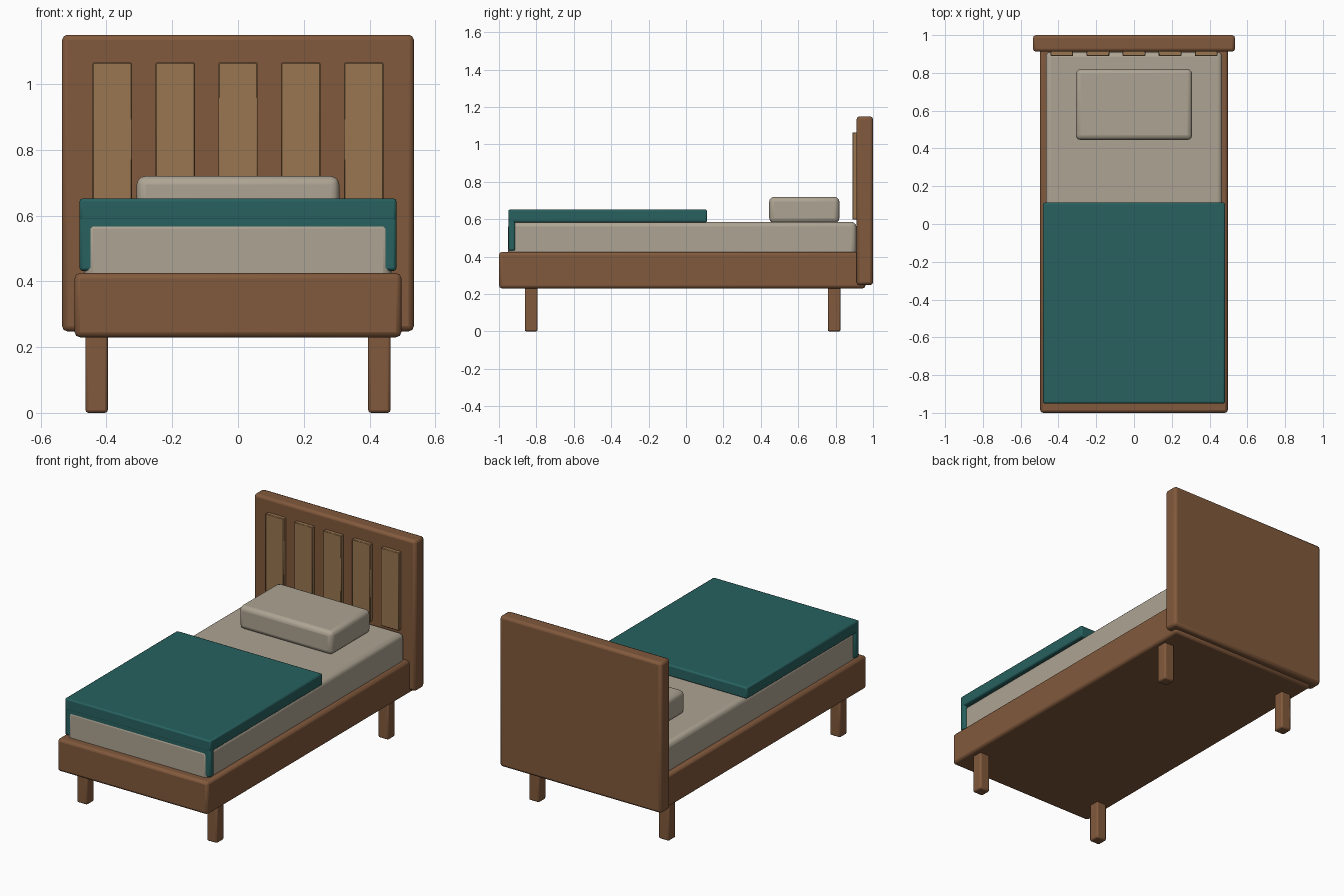
import bpy
from mathutils import Vector

if "Cube" in bpy.data.objects:
    bpy.data.objects.remove(bpy.data.objects["Cube"])


def material(name, rgb):
    m = bpy.data.materials.new(name)
    m.diffuse_color = (*rgb, 1)
    m.use_nodes = True
    m.node_tree.nodes["Principled BSDF"].inputs["Base Color"].default_value = m.diffuse_color
    return m


WOOD = material("wood", (0.22, 0.10, 0.045))
PALE_WOOD = material("pale_wood", (0.32, 0.18, 0.08))
LINEN = material("linen", (0.42, 0.37, 0.29))
TEAL = material("teal_fabric", (0.02, 0.12, 0.115))


def box(name, x, y, z, mat, bevel, segments=2):
    """Rounded box spanning the (min, max) ranges x, y, z."""
    lo, hi = (Vector(c) for c in zip(x, y, z))
    bpy.ops.mesh.primitive_cube_add(size=1, location=(lo + hi) / 2)
    ob = bpy.context.object
    ob.name = name
    ob.scale = hi - lo
    bpy.ops.object.transform_apply(location=False, rotation=False, scale=True)
    mod = ob.modifiers.new("rounding", "BEVEL")
    mod.width = bevel
    mod.segments = segments
    ob.data.materials.append(mat)
    bpy.ops.object.shade_smooth_by_angle()
    return ob


# Wooden base and headboard
box("bed_frame", (-0.497, 0.497), (-1.0, 0.96), (0.23, 0.425), WOOD, 0.016)
box("headboard", (-0.535, 0.535), (0.912, 1.0), (0.248, 1.15), WOOD, 0.016)

# Raised headboard slats
for i in range(5):
    cx = (i - 2) * 0.191
    box(f"headboard_slat_{i + 1}", (cx - 0.06, cx + 0.06), (0.89, 0.93),
        (0.598, 1.065), PALE_WOOD, 0.003, 1)

# Legs
for side, cx in (("left", -0.43), ("right", 0.43)):
    for end, cy in (("front", -0.828), ("back", 0.792)):
        box(f"{end}_{side}_leg", (cx - 0.034, cx + 0.034),
            (cy - 0.034, cy + 0.034), (0.0, 0.25), WOOD, 0.009)

# Mattress and pillow
box("mattress", (-0.467, 0.467), (-0.951, 0.911), (0.40, 0.586), LINEN, 0.026, 3)
box("pillow", (-0.308, 0.308), (0.445, 0.82), (0.58, 0.72), LINEN, 0.026, 3)

# Blanket top and the part hanging over the foot end
box("blanket_top", (-0.482, 0.482), (-0.95, 0.113), (0.583, 0.652), TEAL, 0.009)
box("blanket_drop", (-0.482, 0.482), (-0.949, -0.913), (0.432, 0.645), TEAL, 0.009)
